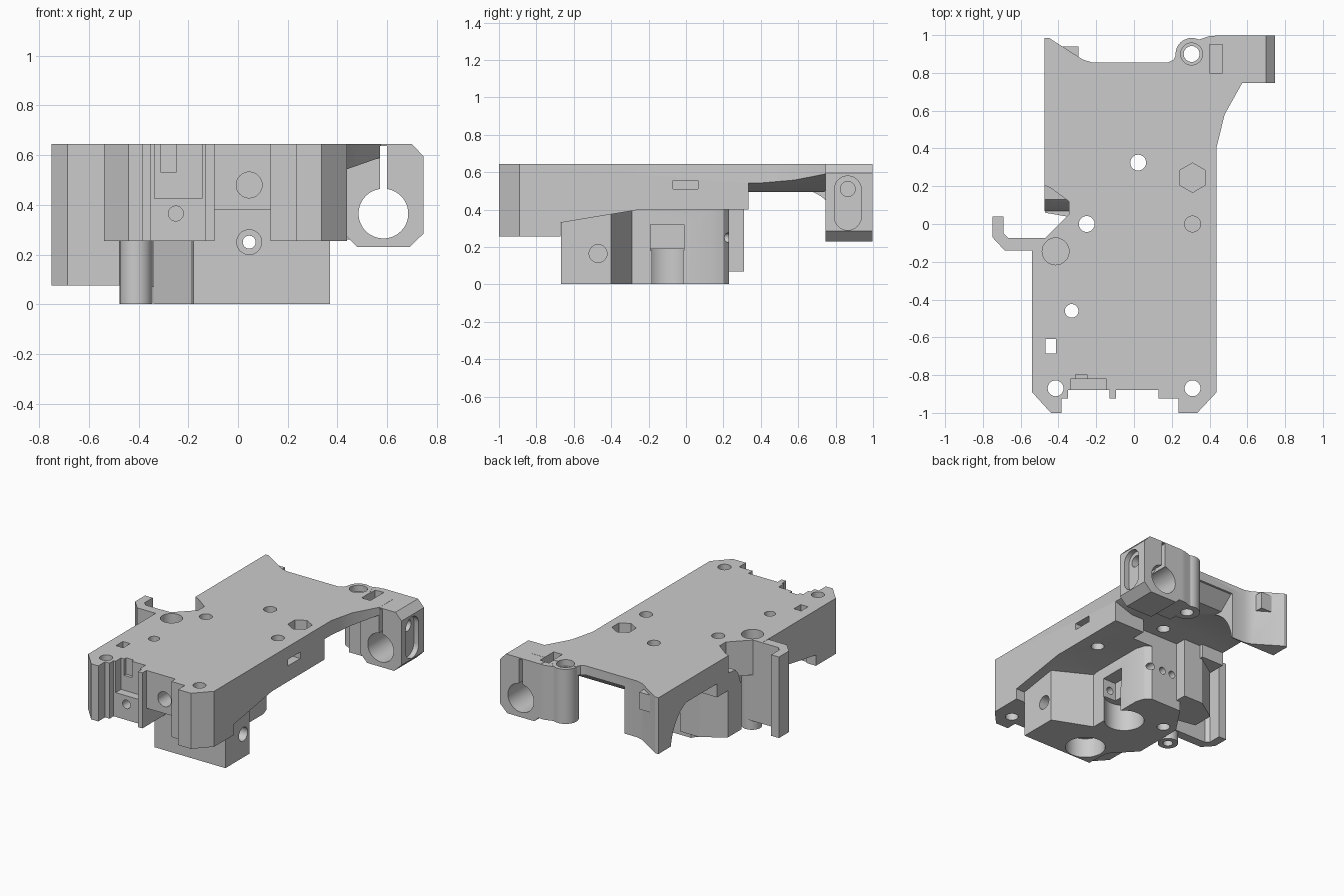
import bpy, bmesh, math
from mathutils import Vector

if "Cube" in bpy.data.objects:
    bpy.data.objects.remove(bpy.data.objects["Cube"], do_unlink=True)

grey = bpy.data.materials.new("plain grey")
grey.use_nodes = True
COLOUR = (0.6, 0.6, 0.6, 1)
grey.diffuse_color = COLOUR
grey.node_tree.nodes["Principled BSDF"].inputs["Base Color"].default_value = COLOUR

# Axis helpers: map profile (u, v) and extrusion distance w to x, y, z
MAP = {"z": lambda u, v, w: (u, v, w),
       "y": lambda u, v, w: (u, w, v),
       "x": lambda u, v, w: (w, u, v)}


def prism(name, pts, lo, hi, axis="z"):
    bm = bmesh.new()
    face = bm.faces.new([bm.verts.new(MAP[axis](u, v, lo)) for u, v in pts])
    top = bmesh.ops.extrude_face_region(bm, geom=[face])
    move = Vector(MAP[axis](0, 0, hi - lo))
    bmesh.ops.translate(bm, vec=move, verts=[g for g in top["geom"] if isinstance(g, bmesh.types.BMVert)])
    bmesh.ops.recalc_face_normals(bm, faces=bm.faces)
    mesh = bpy.data.meshes.new(name)
    bm.to_mesh(mesh)
    bm.free()
    mesh.materials.append(grey)
    ob = bpy.data.objects.new(name, mesh)
    bpy.context.collection.objects.link(ob)
    return ob


def rect(a, b, c, d):
    return [(a, c), (b, c), (b, d), (a, d)]


def circle(u, v, r, n=32):
    return [(u + r * math.cos(2 * math.pi * i / n), v + r * math.sin(2 * math.pi * i / n)) for i in range(n)]


def stadium(u, v, r, half):
    arc = [math.pi * i / 12 for i in range(13)]
    return ([(u + r * math.cos(a), v + half + r * math.sin(a)) for a in arc]
            + [(u - r * math.cos(a), v - half - r * math.sin(a)) for a in arc])


def combine(target, other, operation):
    mod = target.modifiers.new(operation.lower(), "BOOLEAN")
    mod.operation, mod.object, mod.solver = operation, other, "EXACT"
    bpy.context.view_layer.objects.active = target
    bpy.ops.object.modifier_apply(modifier=mod.name)
    bpy.data.objects.remove(other, do_unlink=True)


def cut(target, pts, lo, hi, axis="z"):
    combine(target, prism("cutter", pts, lo, hi, axis), "DIFFERENCE")


TOP = 0.645

# Main plate: plan outline intersected with the side profile
outline = [(-.54, -.89), (-.44, -1), (-.385, -1), (-.385, -.925), (-.35, -.925), (-.35, -.88),
           (-.13, -.88), (-.13, -.925), (-.095, -.925), (-.095, -.88), (.13, -.88), (.13, -.925),
           (.235, -.925), (.235, -1), (.335, -1), (.438, -.89), (.438, .41), (.48, .58), (.575, .75),
           (.575, .9), (.225, .9), (.21, .87), (.18, .855), (-.22, .855), (-.27, .87), (-.45, .985),
           (-.475, .985), (-.475, .05), (-.54, -.08)]
housing = prism("housing", outline, 0.1, TOP)
side = [(-1.1, .255), (-.67, .255), (-.67, .33), (-.25, .4), (.335, .4), (.335, .495),
        (.74, .495), (.84, .58), (1.1, .58), (1.1, .8), (-1.1, .8)]
combine(housing, prism("side_profile", side, -1, 1, "x"), "INTERSECT")

# Thinned underside along the flared edge, and the recess behind the block
cut(housing, [(.3, .495), (.6, .6), (.6, .3), (.3, .3)], .335, .9, "y")
cut(housing, rect(-.3, .2, .23, .4), .3, .495)

# Lower block with angled relief, left wall and round post
block = [(-.18, -.668), (.37, -.668), (.37, -.4), (.1, -.29), (.1, .14), (.08, .2), (.04, .23),
         (-.2, .23), (-.34, .02), (-.34, -.34), (-.19, -.5)]
combine(housing, prism("lower_block", block, 0.002, .45), "UNION")
wall = [(-.17, .31), (-.32, .31), (-.472, .21), (-.472, .06), (-.3, .03), (-.17, .15)]
combine(housing, prism("rear_wall", wall, .07, .54), "UNION")
combine(housing, prism("round_post", circle(-.41, -.145, .066), .002, .45), "UNION")

# Rear fin: a panel whose inner side curves up into the plate
fin = prism("rear_fin", [(-.475, .6), (-.475, .985), (-.45, .985), (-.27, .87), (-.22, .855),
                         (-.12, .855), (-.12, .6)], .25, .61)
arc = [(.6 + .25 * math.cos(a), .2 + .31 * math.sin(a)) for a in [math.pi * i / 32 for i in range(17)]]
cut(fin, [(.5, .2)] + arc + [(.5, .51)], -.6, 0, "x")
combine(housing, fin, "UNION")
combine(housing, prism("fin_boss", rect(-.38, -.295, .85, .94), .5, .62), "UNION")

# Hook on the left-hand edge of the plan
hook = [(-.75, .04), (-.69, .04), (-.69, -.05), (-.665, -.075), (-.4, -.075), (-.4, -.14),
        (-.685, -.14), (-.75, -.07)]
combine(housing, prism("hook", hook, .075, TOP - .001), "UNION")

# Rod clamp and its round screw column
clamp = [(.43, .28), (.48, .23), (.69, .23), (.747, .285), (.747, .595), (.7, TOP - .001),
         (.43, TOP - .001)]
combine(housing, prism("clamp", clamp, .747, .997, "y"), "UNION")
combine(housing, prism("screw_column", circle(.305, .9, .085), .26, TOP - .002), "UNION")
web = [(.33, .76), (.45, .76), (.45, .995), (.4, .995), (.35, .978), (.33, .978)]
combine(housing, prism("column_web", web, .26, TOP - .003), "UNION")

# Through holes from the top
for x, y, r in [(.022, .325, .042), (-.25, 0, .042), (-.33, -.46, .036), (-.415, -.87, .042),
                (.31, -.87, .042), (.305, .9, .042)]:
    cut(housing, circle(x, y, r), -.2, 1)
cut(housing, rect(-.468, -.412, -.685, -.608), -.2, 1)

# Blind pockets in the top, and a matching hole below
cut(housing, circle(.305, .9, .058), .6, 1)
cut(housing, circle(.31, 0, .042), .55, 1)
cut(housing, circle(.31, 0, .042), .3, .5)
cut(housing, circle(-.415, -.145, .071), .52, 1)
cut(housing, [(v + .31, u + .245) for u, v in circle(0, 0, .078, 6)], .55, 1)
cut(housing, rect(.4, .468, .8, .95), .55, 1)

# Notch behind the hook, with a floor that falls away towards the front
notch = prism("cutter", [(-.6, .205), (-.475, .205), (-.44, .19), (-.345, .12), (-.345, .05),
                         (-.47, -.074), (-.6, -.074)], .1, 1)
floor = [(-.2, .4), (.07, .4), (.1, .48), (.13, .515), (.3, .53), (.3, 1.1), (-.2, 1.1)]
combine(notch, prism("notch_floor", floor, -1, 0, "x"), "INTERSECT")
combine(housing, notch, "DIFFERENCE")

# Front details: connector pocket, small slot, centre recess
cut(housing, rect(-.335, -.145, -1.1, -.82), .425, 1)
cut(housing, rect(-.31, -.25, -.9, -.798), .53, 1)
cut(housing, rect(-.095, .13, -1.1, -.67), -.1, .38)
cut(housing, circle(-.25, .365, .03), -1.1, -.7, "y")
cut(housing, circle(.045, .48, .052), -1.1, -.6, "y")
cut(housing, circle(.045, .25, .026), -1.1, 1.1, "y")
cut(housing, circle(.045, .25, .05), -1.1, -.64, "y")

# Bores in the lower block and post
cut(housing, circle(-.03, -.53, .13, 48), -.1, .14)
cut(housing, circle(0, -.1, .13, 48), -.1, .19)
cut(housing, rect(-.19, -.01, .18, .32), 0, .3, "x")
cut(housing, circle(-.41, -.145, .032), -.1, .2)
cut(housing, circle(-.47, .165, .048), .15, .6, "x")

# Side slot and rear holes
cut(housing, rect(-.07, .065, .51, .555), .37, .6, "x")
for x in (-.05, -.13):
    cut(housing, circle(x, .25, .025), .15, .4, "y")

# Clamp bore, clamping gap and screw recess
cut(housing, circle(.585, .365, .1, 48), .6, 1.1, "y")
cut(housing, rect(.572, .6, .4, .636), .6, 1.1, "y")
cut(housing, stadium(.865, .435, .072, .073), .71, .9, "x")
cut(housing, circle(.865, .51, .04), .46, .9, "x")

# Crisp edges with smooth round surfaces
bpy.ops.object.select_all(action="DESELECT")
housing.select_set(True)
bpy.context.view_layer.objects.active = housing
bpy.ops.object.shade_smooth_by_angle(angle=math.radians(25))
